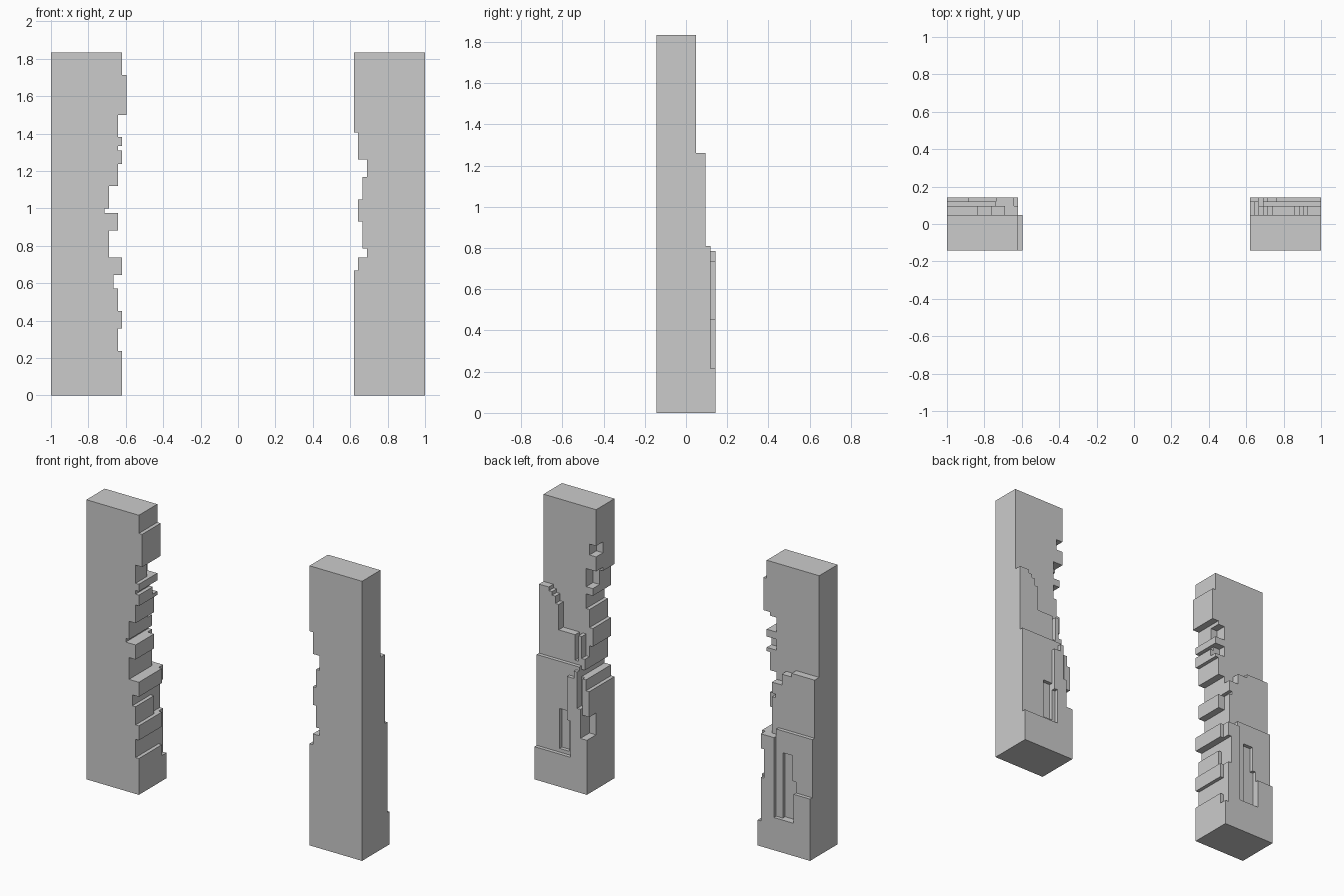
import bpy, bmesh

if "Cube" in bpy.data.objects:
    bpy.data.objects.remove(bpy.data.objects["Cube"])

U = 1 / 42          # block size
W, D, H = 16, 12, 77


def pillar(name, side, layers, edge):
    """Blocky pillar. layers: (x0, x1, z0, z1, depth), x counted from the inner edge.
    edge: (top z, inset) list giving the broken inner outline from the bottom up."""
    depth = {}
    for x0, x1, z0, z1, d in layers:
        for x in range(x0, x1):
            for z in range(z0, z1):
                depth[x, z] = d
    z = 0
    for top, inset in edge:
        for k in range(z, top):
            for x in range(-1, inset):
                depth.pop((x, k), None)
        z = top

    bm = bmesh.new()
    cache = {}

    def vert(p):
        if p not in cache:
            x, y, z = p
            cache[p] = bm.verts.new((side * (26 + x) * U, (y - D / 2) * U, z * U))
        return cache[p]

    def quad(*pts):
        bm.faces.new([vert(p) for p in pts])

    for (x, z), d in depth.items():
        # front and back skins
        quad((x, 0, z), (x + 1, 0, z), (x + 1, 0, z + 1), (x, 0, z + 1))
        quad((x + 1, d, z), (x, d, z), (x, d, z + 1), (x + 1, d, z + 1))
        # side walls where the neighbour is shallower
        for y in range(d):
            if y >= depth.get((x - 1, z), 0):
                quad((x, y + 1, z), (x, y, z), (x, y, z + 1), (x, y + 1, z + 1))
            if y >= depth.get((x + 1, z), 0):
                quad((x + 1, y, z), (x + 1, y + 1, z), (x + 1, y + 1, z + 1), (x + 1, y, z + 1))
            if y >= depth.get((x, z - 1), 0):
                quad((x, y, z), (x, y + 1, z), (x + 1, y + 1, z), (x + 1, y, z))
            if y >= depth.get((x, z + 1), 0):
                quad((x, y, z + 1), (x + 1, y, z + 1), (x + 1, y + 1, z + 1), (x, y + 1, z + 1))
    if side < 0:
        bmesh.ops.reverse_faces(bm, faces=bm.faces[:])
    bmesh.ops.dissolve_limit(bm, angle_limit=0.01, verts=bm.verts[:], edges=bm.edges[:])
    me = bpy.data.meshes.new(name)
    bm.to_mesh(me)
    bm.free()
    bpy.context.collection.objects.link(bpy.data.objects.new(name, me))


# right pillar: stepped back layers, then slots and chipped corners
pillar("right_pillar", 1, [
    (0, W, 0, H, 8),
    (0, W, 0, 42, 10), (10, W, 42, 49, 10), (11, W, 49, 51, 10),
    (12, W, 51, 52, 10), (13, W, 52, 53, 10),
    (3, W, 0, 34, 11), (0, 3, 0, 31, 11),
    (0, W, 0, 9, 12), (0, 5, 9, 19, 12), (0, 6, 19, 31, 12), (3, 4, 31, 33, 12),
    (6, 9, 10, 21, 10),
    (4, 5, 35, 42, 8), (0, 3, 36, 44, 8),
    (2, 3, 23, 33, 10), (0, 2, 21, 31, 11), (0, 2, 15, 21, 8),
    (0, 2, 64, 67, 5), (0, 3, 55, 60, 5),
], [(28, 0), (31, 1), (33, 3), (39, 2), (44, 1), (49, 2), (53, 3), (59, 1), (H, 0)])

# left pillar
pillar("left_pillar", -1, [
    (-1, W, 0, H, 8),
    (1, 3, 0, 41, 10), (3, 6, 0, 45, 10), (6, 9, 0, 48, 10), (9, W, 0, 49, 10),
    (0, 5, 0, 31, 11), (5, W, 0, 33, 11),
    (0, W, 0, 9, 12), (1, 5, 9, 31, 12), (11, W, 9, 17, 12),
    (7, 10, 9, 27, 10), (10, 11, 9, 20, 10),
    (0, 1, 7, 31, 10), (0, 2, 19, 24, 8),
    (0, 3, 58, 62, 5), (0, 3, 53, 56, 6), (0, 3, 37, 41, 8),
], [(10, 0), (15, 1), (19, 0), (24, 1), (27, 2), (31, 0), (37, 3), (41, 1), (42, 4),
    (47, 3), (52, 1), (55, 0), (56, 1), (58, 0), (63, 1), (72, -1), (H, 0)])
